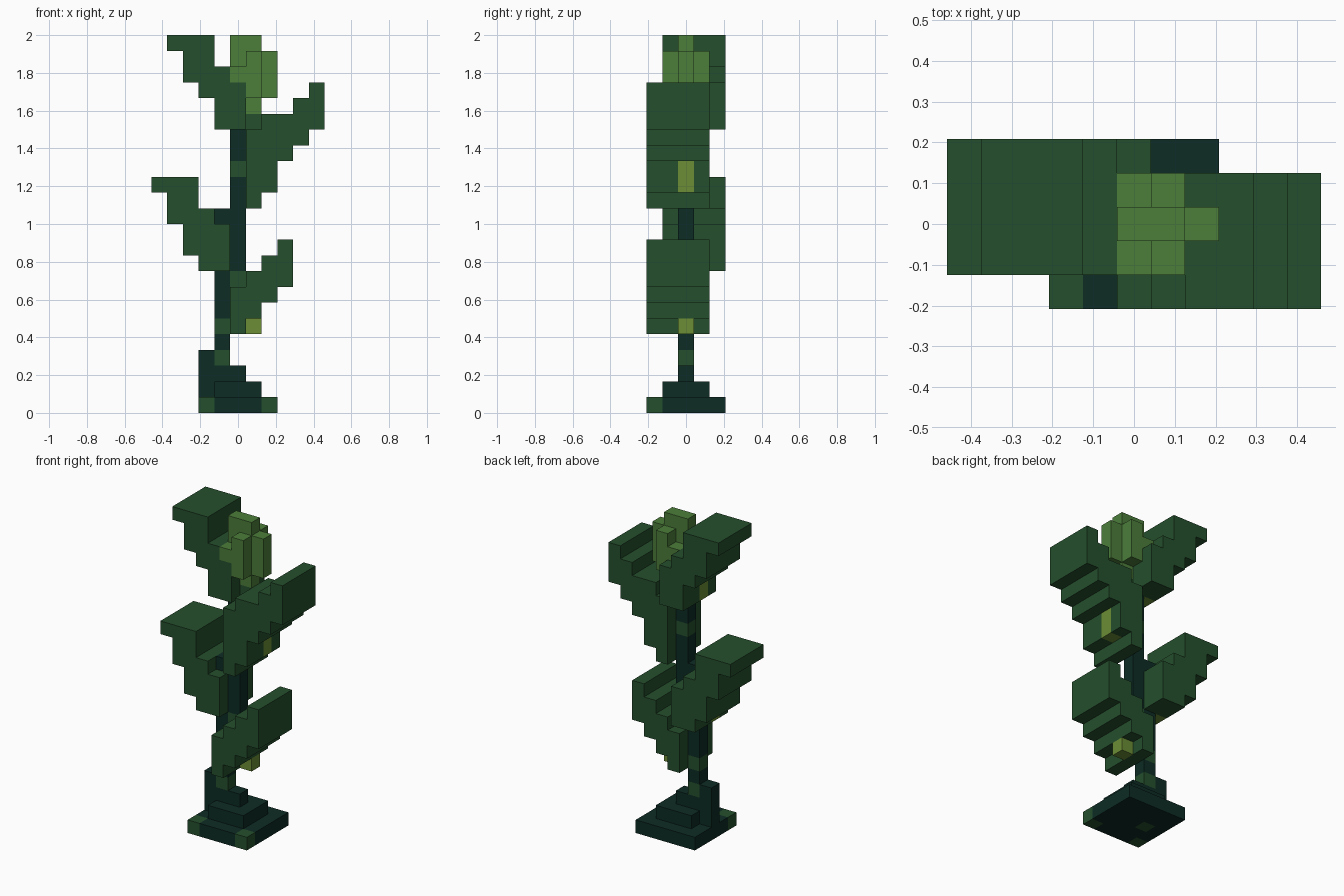
import bpy, bmesh
from mathutils import Vector

if "Cube" in bpy.data.objects:
    bpy.data.objects.remove(bpy.data.objects["Cube"])

U = 1 / 12  # edge of one cube; grid is 11 x 5 x 24 cubes


def material(name, rgb):
    m = bpy.data.materials.new(name)
    m.diffuse_color = (*rgb, 1)
    m.use_nodes = True
    m.node_tree.nodes["Principled BSDF"].inputs["Base Color"].default_value = m.diffuse_color
    return m


MATS = {
    "dark": material("dark_green", (0.004, 0.025, 0.018)),
    "leaf": material("leaf_green", (0.018, 0.078, 0.026)),
    "bud": material("light_green", (0.072, 0.205, 0.042)),
    "spot": material("olive", (0.150, 0.270, 0.035)),
}
cells = {}  # (i, j, k) -> (part, colour)


def box(part, colour, i, j, k):
    """Fill inclusive ranges of cubes."""
    for a in range(i[0], i[1] + 1):
        for b in range(j[0], j[1] + 1):
            for c in range(k[0], k[1] + 1):
                cells[a, b, c] = (part, colour)


def dot(part, colour, i, j, k):
    box(part, colour, (i, i), (j, j), (k, k))


def leaf(part, j, start, columns):
    """Stair-stepped leaf: one (bottom, top) span for each x column."""
    for n, span in enumerate(columns):
        box(part, "leaf", (start + n, start + n), j, span)


# Stepped base with two green front corners
box("base", "dark", (3, 7), (0, 4), (0, 0))
for corner in (3, 7):
    dot("base", "leaf", corner, 0, 0)
dot("base", "leaf", 4, 2, 0)
box("base", "dark", (4, 6), (1, 3), (1, 1))
box("base", "dark", (3, 5), (2, 2), (2, 2))
box("base", "dark", (3, 3), (2, 2), (1, 3))

# Stem, shifting sideways half way up, with green bands
box("stem", "dark", (4, 4), (2, 2), (3, 8))
box("stem", "dark", (5, 5), (2, 2), (8, 17))
dot("stem", "dark", 4, 2, 12)
for i, k in ((4, 3), (4, 5), (5, 8), (5, 15)):
    dot("stem", "leaf", i, 2, k)

# Leaves: right-hand ones sit forward, left-hand ones sit back
FRONT, BACK = (0, 3), (1, 4)
leaf("lower_right_leaf", FRONT, 5, [(5, 7), (6, 8), (7, 9), (8, 10)])
leaf("lower_left_leaf", BACK, 0, [(14, 14), (12, 14), (10, 14), (9, 12), (9, 11)])
leaf("upper_right_leaf", FRONT, 6, [(13, 17), (14, 18), (16, 18), (17, 19), (18, 20)])
leaf("upper_left_leaf", BACK, 1, [(23, 23), (21, 23), (20, 23), (18, 21), (18, 20)])
dot("upper_right_leaf", "leaf", 6, 2, 18)

# Olive spots on the outer side of each leaf
dot("lower_right_leaf", "spot", 6, 2, 5)
dot("lower_left_leaf", "spot", 3, 2, 9)
box("upper_right_leaf", "spot", (7, 7), (2, 2), (14, 15))
box("upper_left_leaf", "spot", (4, 4), (2, 2), (18, 19))

# Flower bud on a short stalk
dot("flower_bud", "bud", 6, 2, 19)
box("flower_bud", "bud", (6, 6), (1, 3), (20, 22))
box("flower_bud", "bud", (5, 5), (1, 3), (21, 21))
box("flower_bud", "bud", (5, 6), (2, 2), (22, 23))
box("flower_bud", "bud", (7, 7), (2, 2), (20, 22))


def build(part):
    """Make one object from the exposed cube faces of a part."""
    bm = bmesh.new()
    names = list(MATS)
    for cell, (owner, colour) in cells.items():
        if owner != part:
            continue
        centre = Vector((cell[0] - 5, cell[1] - 2, cell[2] + 0.5))
        for axis in range(3):
            for sign in (-1, 1):
                n = Vector((0, 0, 0))
                n[axis] = sign
                if tuple(int(c + d) for c, d in zip(cell, n)) in cells:
                    continue
                u = Vector((0, 0, 0))
                u[(axis + 1) % 3] = 0.5
                v = n.cross(u)
                mid = centre + n * 0.5
                corners = (mid - u - v, mid + u - v, mid + u + v, mid - u + v)
                f = bm.faces.new([bm.verts.new(p * U) for p in corners])
                f.material_index = names.index(colour)
    bmesh.ops.remove_doubles(bm, verts=bm.verts, dist=0.001)
    mesh = bpy.data.meshes.new(part)
    bm.to_mesh(mesh)
    bm.free()
    for m in MATS.values():
        mesh.materials.append(m)
    bpy.context.collection.objects.link(bpy.data.objects.new(part, mesh))


for part in sorted({owner for owner, _ in cells.values()}):
    build(part)
